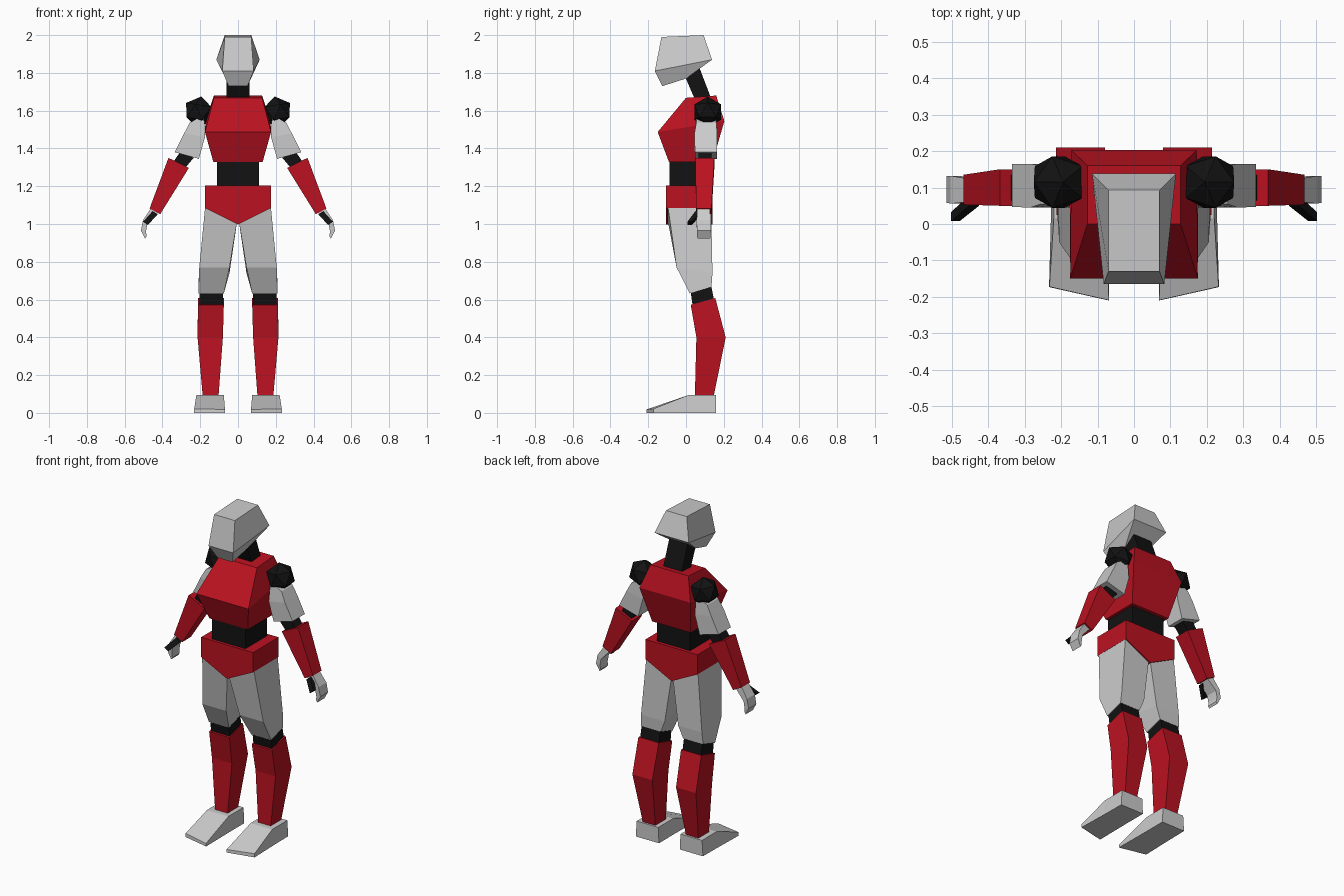
import bpy, bmesh
from mathutils import Vector, Matrix


def material(name, rgb):
    m = bpy.data.materials.new(name)
    m.diffuse_color = (*rgb, 1)
    return m


RED = material("dark_red", (0.5, 0.006, 0.015))
BLACK = material("black", (0.006, 0.006, 0.006))


def finish(name, bm, mat=None, mirror=False):
    bmesh.ops.recalc_face_normals(bm, faces=bm.faces)
    me = bpy.data.meshes.new(name)
    bm.to_mesh(me)
    bm.free()
    ob = bpy.data.objects.new(name, me)
    bpy.context.collection.objects.link(ob)
    if mat:
        me.materials.append(mat)
    if mirror:
        mod = ob.modifiers.new("mirror", 'MIRROR')
        mod.use_mirror_merge = False
    return ob


def loft(name, rings, mat=None, mirror=False):
    """Skin a series of equal-length rings and cap both ends."""
    bm = bmesh.new()
    vs = [[bm.verts.new(p) for p in r] for r in rings]
    n = len(vs[0])
    for a, b in zip(vs, vs[1:]):
        for i in range(n):
            j = (i + 1) % n
            bm.faces.new((a[i], a[j], b[j], b[i]))
    bm.faces.new(vs[0])
    bm.faces.new(vs[-1])
    return finish(name, bm, mat, mirror)


def fb(front, back):
    """Ring from a front and a back edge, each (x0, x1, y, z)."""
    a, b, y, z = front
    c, d, v, w = back
    return [(a, y, z), (b, y, z), (d, v, w), (c, v, w)]


def mid(hw, y, z, hw2, y2, z2):
    """Centred ring: half width, y, z of the front then the back edge."""
    return fb((-hw, hw, y, z), (-hw2, hw2, y2, z2))


def io(inner, outer, y0, y1):
    """Limb ring from inner and outer (x, z) points and a depth range."""
    (a, b), (c, d) = inner, outer
    return [(a, y0, b), (c, y0, d), (c, y1, d), (a, y1, b)]


# Head and neck
loft("head", [mid(.05, -.125, 1.73, .065, 0, 1.77),
              mid(.083, -.165, 1.81, .115, .138, 1.87),
              mid(.07, -.13, 1.99, .07, .093, 2.0)])
loft("neck", [mid(.062, .047, 1.66, .062, .135, 1.66),
              mid(.062, -.005, 1.78, .062, .07, 1.83)], BLACK)

# Torso
loft("chest", [mid(.13, -.09, 1.327, .13, .14, 1.327),
               mid(.175, -.15, 1.487, .172, .203, 1.545),
               mid(.128, 0, 1.668, .128, .16, 1.68)], RED)
loft("waist", [mid(.112, -.088, 1.19, .112, .12, 1.19),
               mid(.112, -.088, 1.34, .112, .12, 1.34)], BLACK)
pelvis = [(-.175, 1.205), (-.175, 1.085), (0, .998), (.175, 1.085), (.175, 1.205)]
loft("pelvis", [[(x, y, z) for x, z in pelvis] for y in (-.105, .14)], RED)

# Legs
loft("thigh", [io((.004, 1.02), (.173, 1.1), -.097, .133),
               fb((.045, .205, -.05, .77), (.045, .205, .14, .74)),
               fb((.075, .21, .02, .633), (.075, .21, .135, .668))], None, True)
loft("knee", [fb((.08, .205, .022, .66), (.08, .205, .13, .69)),
              fb((.08, .205, .036, .56), (.08, .205, .15, .59))], BLACK, True)
loft("shin", [fb((.075, .212, .025, .572), (.075, .212, .155, .608)),
              fb((.08, .214, .055, .4), (.08, .214, .21, .4)),
              fb((.103, .187, .047, .09), (.103, .187, .147, .09))], RED, True)
loft("foot", [[(.07, .16, 0), (.226, .16, 0), (.22, .16, .095), (.075, .16, .095)],
              [(.07, .015, 0), (.228, .015, 0), (.22, .015, .095), (.075, .015, .095)],
              [(.068, -.21, 0), (.233, -.173, 0), (.232, -.172, .022), (.069, -.209, .018)]],
     None, True)

# Shoulder balls
bm = bmesh.new()
bmesh.ops.create_icosphere(bm, subdivisions=1, radius=.083,
                           matrix=Matrix.Translation((.207, .115, 1.593))
                           @ Matrix.Rotation(-.15, 4, 'Y'))
finish("shoulder", bm, BLACK, True)

# Arms
loft("upper_arm", [io((.18, 1.577), (.255, 1.537), .055, .16),
                   io((.175, 1.46), (.285, 1.48), .045, .165),
                   io((.207, 1.345), (.335, 1.38), .047, .165)], None, True)
loft("elbow", [io((.235, 1.35), (.3, 1.39), .065, .135),
               io((.285, 1.29), (.345, 1.325), .065, .135)], BLACK, True)
loft("forearm", [io((.26, 1.297), (.368, 1.35), .05, .15),
                 io((.412, 1.052), (.468, 1.082), .053, .135)], RED, True)

# Hands
loft("hand", [io((.42, 1.065), (.46, 1.085), .06, .125),
              io((.48, 1.0), (.503, 1.02), .056, .132),
              io((.487, .96), (.514, .965), .058, .132),
              io((.484, .935), (.492, .923), .06, .128)], None, True)
loft("thumb", [io((.425, 1.05), (.452, 1.068), .05, .08),
               io((.478, .995), (.502, 1.012), .008, .032)], BLACK, True)
